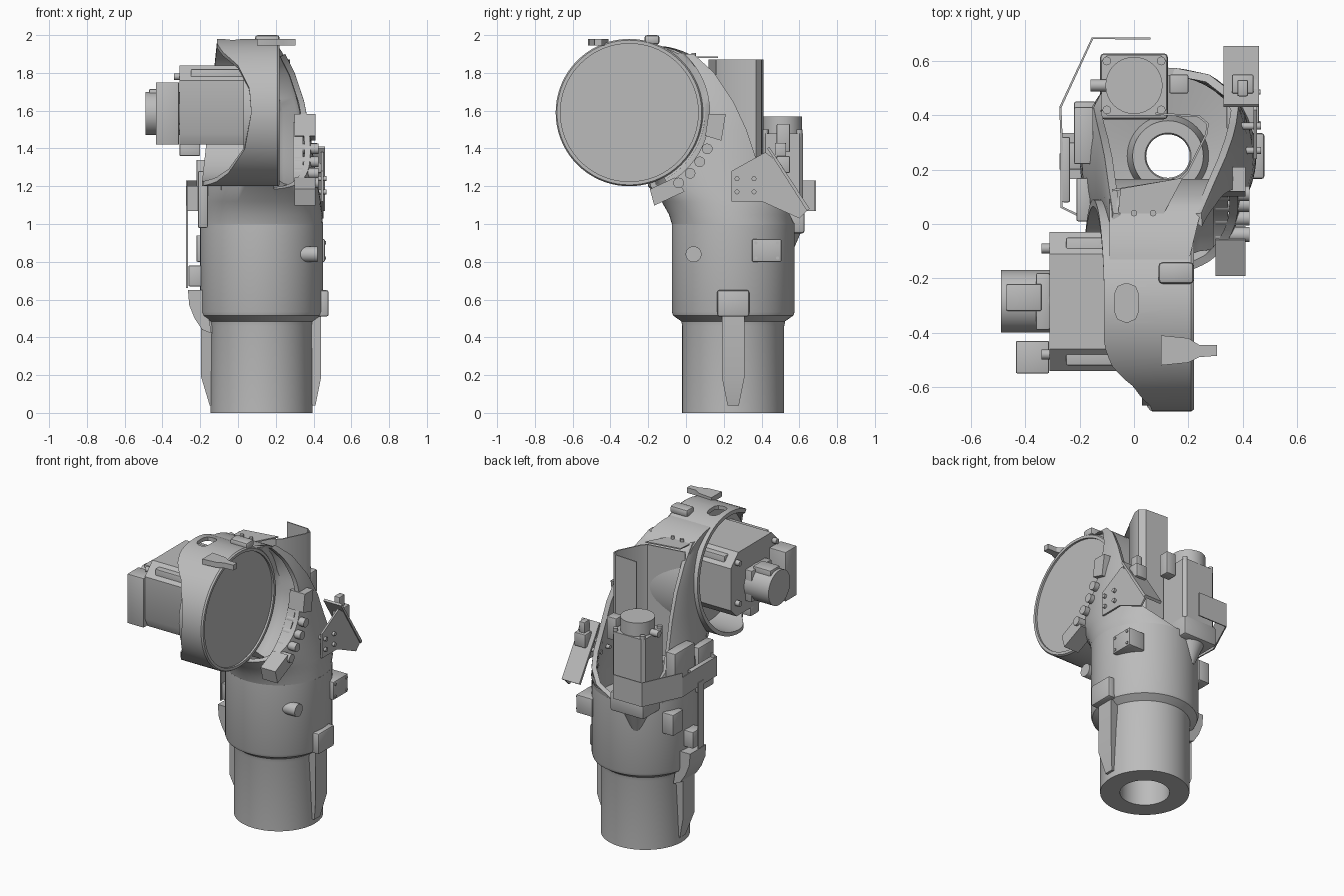
import bpy, bmesh, math
from mathutils import Vector, Matrix

cube = bpy.data.objects.get("Cube")
if cube:
    bpy.data.objects.remove(cube)

GREY = bpy.data.materials.new("plain_grey")
GREY.use_nodes = True
tone = (0.5, 0.5, 0.5, 1)
GREY.diffuse_color = tone
GREY.node_tree.nodes["Principled BSDF"].inputs["Base Color"].default_value = tone


def shade(ob):
    for p in ob.data.polygons:
        p.use_smooth = True
    ob.data.set_sharp_from_angle(angle=math.radians(32))


def add(name, bm):
    bmesh.ops.recalc_face_normals(bm, faces=bm.faces)
    me = bpy.data.meshes.new(name)
    bm.to_mesh(me)
    bm.free()
    ob = bpy.data.objects.new(name, me)
    bpy.context.scene.collection.objects.link(ob)
    me.materials.append(GREY)
    shade(ob)
    return ob


def bake(ob):
    deps = bpy.context.evaluated_depsgraph_get()
    me = bpy.data.meshes.new_from_object(ob.evaluated_get(deps))
    ob.modifiers.clear()
    ob.data = me
    shade(ob)


def cut(ob, cutters):
    for c in cutters:
        c.hide_render = True
        mod = ob.modifiers.new(c.name, 'BOOLEAN')
        mod.operation, mod.object, mod.solver = 'DIFFERENCE', c, 'EXACT'
    bake(ob)
    for c in cutters:
        bpy.data.objects.remove(c)


def box(name, lo, hi, bevel=0.006):
    bm = bmesh.new()
    bmesh.ops.create_cube(bm, size=1)
    lo, hi = Vector(lo), Vector(hi)
    for v in bm.verts:
        v.co = (lo + hi) / 2 + v.co * (hi - lo)
    bmesh.ops.bevel(bm, geom=bm.edges[:], offset=bevel, segments=2, profile=0.5, affect='EDGES')
    return add(name, bm)


def cyl(name, a, b, r, r2=None, seg=32):
    a, b = Vector(a), Vector(b)
    d = b - a
    m = Matrix.Translation((a + b) / 2) @ d.to_track_quat('Z', 'Y').to_matrix().to_4x4()
    bm = bmesh.new()
    bmesh.ops.create_cone(bm, cap_ends=True, segments=seg, radius1=r,
                          radius2=r if r2 is None else r2, depth=d.length, matrix=m)
    return add(name, bm)


def prism(name, pts, axis, lo, hi):
    def place(p, h):
        return {'x': (h, p[0], p[1]), 'y': (p[0], h, p[1]), 'z': (p[0], p[1], h)}[axis]
    bm = bmesh.new()
    f = bm.faces.new([bm.verts.new(place(p, lo)) for p in pts])
    new = bmesh.ops.extrude_face_region(bm, geom=[f])["geom"]
    shift = Vector(place((0, 0), hi - lo))
    bmesh.ops.translate(bm, vec=shift, verts=[v for v in new if isinstance(v, bmesh.types.BMVert)])
    return add(name, bm)


def sheet(name, path, z0, z1):
    bm = bmesh.new()
    low = [bm.verts.new((x, y, z0)) for x, y in path]
    top = [bm.verts.new((x, y, z1)) for x, y in path]
    for i in range(len(path) - 1):
        bm.faces.new((low[i], low[i + 1], top[i + 1], top[i]))
    ob = add(name, bm)
    ob.modifiers.new("thick", 'SOLIDIFY').thickness = 0.008
    bake(ob)


def rings(name, loops, closed):
    """Skin a list of closed loops, joining last to first or capping the ends."""
    bm = bmesh.new()
    vs = [[bm.verts.new(p) for p in lp] for lp in loops]
    n = len(vs[0])
    for k in range(len(vs) if closed else len(vs) - 1):
        a, b = vs[k], vs[(k + 1) % len(vs)]
        for i in range(n):
            j = (i + 1) % n
            bm.faces.new((a[i], a[j], b[j], b[i]))
    if not closed:
        bm.faces.new(vs[0])
        bm.faces.new(vs[-1])
    return add(name, bm)


def lerp(x, table):
    for (x0, y0), (x1, y1) in zip(table, table[1:]):
        if x <= x1:
            return y0 + (y1 - y0) * (x - x0) / (x1 - x0)
    return table[-1][1]


CX, CY = 0.125, 0.25          # tube axis
HY, HZ, HR = -0.3, 1.59, 0.39  # head axis and radius
TURN = [2 * math.pi * i / 72 for i in range(72)]


def on_head(r, deg):
    a = math.radians(deg)
    return HY + r * math.cos(a), HZ + r * math.sin(a)


# Lower tube with bore, floor and raised boss
profile = [(.15, 0), (.27, 0), (.27, .46), (.275, .485), (.318, .515), (.325, .535), (.325, 1.0), (.295, 1.0),
           (.295, .88), (.15, .85), (.13, .94), (.085, .94), (.08, .93), (.08, .8), (.15, .8)]
rings("lower_tube", [[(CX + r * math.cos(t), CY + r * math.sin(t), z) for t in TURN]
                     for r, z in profile], True)

# Upper arm shell, open at the back: z, left x, right x, front y, centre y, rim y
levels = [(1, -.2, .45, -.075, .25, .574), (1.05, -.2, .448, -.09, .25, .55),
          (1.12, -.2, .438, -.13, .24, .49), (1.2, -.19, .425, -.2, .22, .43),
          (1.35, -.16, .4, -.22, .2, .37), (1.5, -.14, .38, -.22, .18, .32),
          (1.65, -.12, .35, -.22, .14, .25), (1.8, -.1, .3, -.22, .08, .15),
          (1.9, -.08, .25, -.22, 0, .04)]
bm = bmesh.new()
rows = []
for z, xl, xr, yf, cy, rim in levels:
    ry = cy - yf
    tm = math.acos((cy - rim) / ry)
    row = []
    for i in range(49):
        t = tm * (i / 24 - 1)
        row.append(bm.verts.new(((xl + xr) / 2 + (xr - xl) / 2 * math.sin(t), cy - ry * math.cos(t), z)))
    rows.append(row)
for a, b in zip(rows, rows[1:]):
    for i in range(48):
        bm.faces.new((a[i], a[i + 1], b[i + 1], b[i]))
arm = add("upper_arm_shell", bm)
arm.modifiers.new("wall", 'SOLIDIFY').thickness = 0.03
cut(arm, [cyl(name, (x0, HY, HZ), (.6, HY, HZ), r, seg=72)
          for name, x0, r in (("head_cutter", -.6, .38), ("scoop_cutter", .19, .425))])

# Flared seat joining the head to the arm, fading into the head at the top
seat = []
for deg in range(-62, 67, 4):
    x = lerp(deg, [(-62, .33), (0, .33), (38, .25), (66, .2)])
    k = lerp(deg, [(-62, 1), (36, 1), (66, .12)])
    section = [(0, -.09), (0, .2), (.025, .208), (.05, max(.21, x - .09)), (.07, x - .02), (.09, x), (.09, -.09)]
    seat.append([(h, *on_head(.375 + r * k, deg)) for r, h in section])
rings("head_seat", seat, False)

# Head housing: ring whose open edge sweeps around the motor
front_edge = [(-1, -.19), (-.95, -.12), (-.82, -.05), (-.5, .035), (0, .07),
              (.33, .06), (.64, 0), (.82, -.08), (.93, -.11), (1, -.11)]
back_edge = [(-1, -.19), (1, -.11)]


def head_loop(r, x=None):
    return [(lerp(math.sin(t), front_edge if math.cos(t) < 0 else back_edge) if x is None else x,
             HY + r * math.cos(t), HZ + r * math.sin(t)) for t in TURN]


housing = rings("head_housing", [head_loop(.365), head_loop(HR), head_loop(HR, .21),
                                 head_loop(.383, .22), head_loop(.365, .22)], True)
cut(housing, [box("slot_cutter", (-.07, -.36, 1.85), (.015, -.22, 2.1), .035)])
cyl("head_cover_disc", (.03, HY, HZ), (.207, HY, HZ), .368, seg=72)

# Head top details
box("top_boss", (.09, -.22, 1.95), (.22, -.14, 2.0), .015)
prism("lift_hook", [(.1, -.52), (.2, -.51), (.24, -.49), (.305, -.485), (.305, -.445), (.24, -.445),
                    (.2, -.42), (.1, -.41)], 'z', 1.945, 1.98)

# Head motor
prism("head_motor_body", [(-.51, 1.42), (-.09, 1.42), (-.03, 1.48), (-.03, 1.76), (-.11, 1.84),
                          (-.46, 1.84), (-.54, 1.76), (-.54, 1.48)], 'x', -.31, .04)
for y in (-.52, -.13):
    for z in (1.47, 1.74):
        box("motor_rail", (-.25, y, z), (.04, y + .08, z + .08))
        cyl("motor_bolt", (-.34, y + .04, z + .04), (-.24, y + .04, z + .04), .018, seg=12)
cyl("head_encoder", (-.49, -.285, 1.585), (-.3, -.285, 1.585), .115)
box("encoder_collar", (-.36, -.39, 1.49), (-.31, -.18, 1.7))
box("encoder_connector", (-.47, -.32, 1.66), (-.34, -.22, 1.715))
box("motor_terminal_box", (-.435, -.55, 1.42), (-.312, -.43, 1.75))
box("motor_lower_block", (-.31, -.33, 1.36), (-.2, -.24, 1.43))

# Vertical rear motor with mount
prism("rear_motor_body", [(-.1, .4), (.1, .4), (.12, .42), (.12, .6), (.1, .62), (-.1, .62), (-.12, .6),
                          (-.12, .42)], 'z', 1.06, 1.48)
box("rear_motor_flange", (-.125, .385, .95), (.125, .628, 1.08), .015)
cyl("rear_mount_gusset", (0, .52, .82), (0, .52, .96), .03, .09)
cyl("rear_encoder", (0, .51, 1.47), (0, .51, 1.57), .105)
for x in (-.1, .1):
    for y in (.42, .6):
        cyl("rear_motor_bolt", (x, y, 1.46), (x, y, 1.5), .016, seg=12)
box("rear_connector", (.13, .48, 1.38), (.2, .55, 1.53))
cyl("rear_cable_gland", (-.16, .51, 1.49), (-.09, .51, 1.49), .022, seg=16)

# Sheet metal: rear guard, tall wrapped cover and its top flange
sheet("rear_guard", [(.06, .687), (-.155, .687), (-.275, .43)], 1.07, 1.23)
sheet("side_guard", [(-.275, .43), (-.27, .3), (-.27, .06), (-.21, .03)], 1.07, 1.2)
sheet("side_strip", [(-.266, .2), (-.266, .26)], .66, 1.1)
sheet("tall_cover", [(-.08, .12), (.17, .16), (.2, .19), (.27, .33), (.275, .37), (.24, .4), (.08, .41)], 1.15, 1.87)
prism("cover_flange", [(-.06, .02), (.1, .02), (.18, .17), (-.05, .13)], 'z', 1.88, 1.888)
for x in (0, .07):
    cyl("cover_screw", (x, .04, 1.85), (x, .04, 1.905), .012, seg=12)

# Left cable boxes and panel
box("cable_box", (-.22, .22, 1.1), (-.15, .43, 1.34))
box("guard_box", (-.266, .08, 1.08), (-.235, .32, 1.2))
box("side_panel", (-.212, .01, .98), (-.16, .17, 1.28))
box("lower_cable_box", (-.262, .2, .67), (-.18, .3, .78))
box("side_box", (-.22, .34, .8), (-.14, .45, .94))

# Clamp blocks and rollers following an arc around the head
arc = range(-62, -2, 5)
prism("clamp_arc", [on_head(.43, a) for a in arc] + [on_head(.49, a) for a in reversed(arc)], 'x', .29, .345)
for a0, a1 in ((-75, -55), (-17, -1)):
    prism("clamp_block", [on_head(r, a) for r, a in ((.42, a0), (.51, a0), (.51, a1), (.42, a1))], 'x', .3, .41)
for deg in (-55, -45, -35, -25):
    y, z = on_head(.455, deg)
    cyl("clamp_roller", (.3, y, z), (.425, y, z), .028, seg=20)

# Angled sensor bracket on the right
prism("sensor_plate", [(.24, 1.12), (.4, 1.12), (.6, 1.03), (.65, 1.08), (.5, 1.32), (.42, 1.38), (.24, 1.28)],
      'x', .44, .452)
prism("sensor_flange", [(.44, 1.41), (.43, 1.4), (.64, 1.07), (.655, 1.08)], 'x', .33, .46)
box("sensor_block", (.36, .48, 1.27), (.44, .55, 1.36))
box("sensor_head", (.38, .47, 1.35), (.42, .53, 1.43))
for y in (.27, .36):
    for z in (1.17, 1.24):
        cyl("sensor_screw", (.37, y, z), (.468, y, z), .013, seg=12)

# Body pads and side boss
box("mount_pad", (.34, .35, .8), (.46, .505, .92))
for y in (.37, .485):
    for z in (.82, .9):
        cyl("pad_screw", (.45, y, z), (.466, y, z), .009, seg=12)
cyl("side_boss", (.3, .04, .84), (.42, .04, .84), .042)

# Lower fins on both sides, narrowing at the foot
fins = [prism("right_fin", [(.38, .04), (.41, .04), (.44, .19), (.44, .52), (.38, .52)], 'y', .19, .31),
        prism("left_fin", [(-.13, .04), (-.15, .04), (-.195, .19), (-.195, .52), (-.13, .52)], 'y', .19, .31)]
for fin in fins:
    for v in fin.data.vertices:
        if v.co.z < .1:
            v.co.y = CY + (v.co.y - CY) * .5
box("right_fin_block", (.42, .165, .51), (.48, .335, .65), .012)
prism("left_fin_bulge", [(-.14, .42), (-.19, .44), (-.23, .5), (-.258, .57), (-.265, .65), (-.18, .65)],
      'y', .165, .335)
